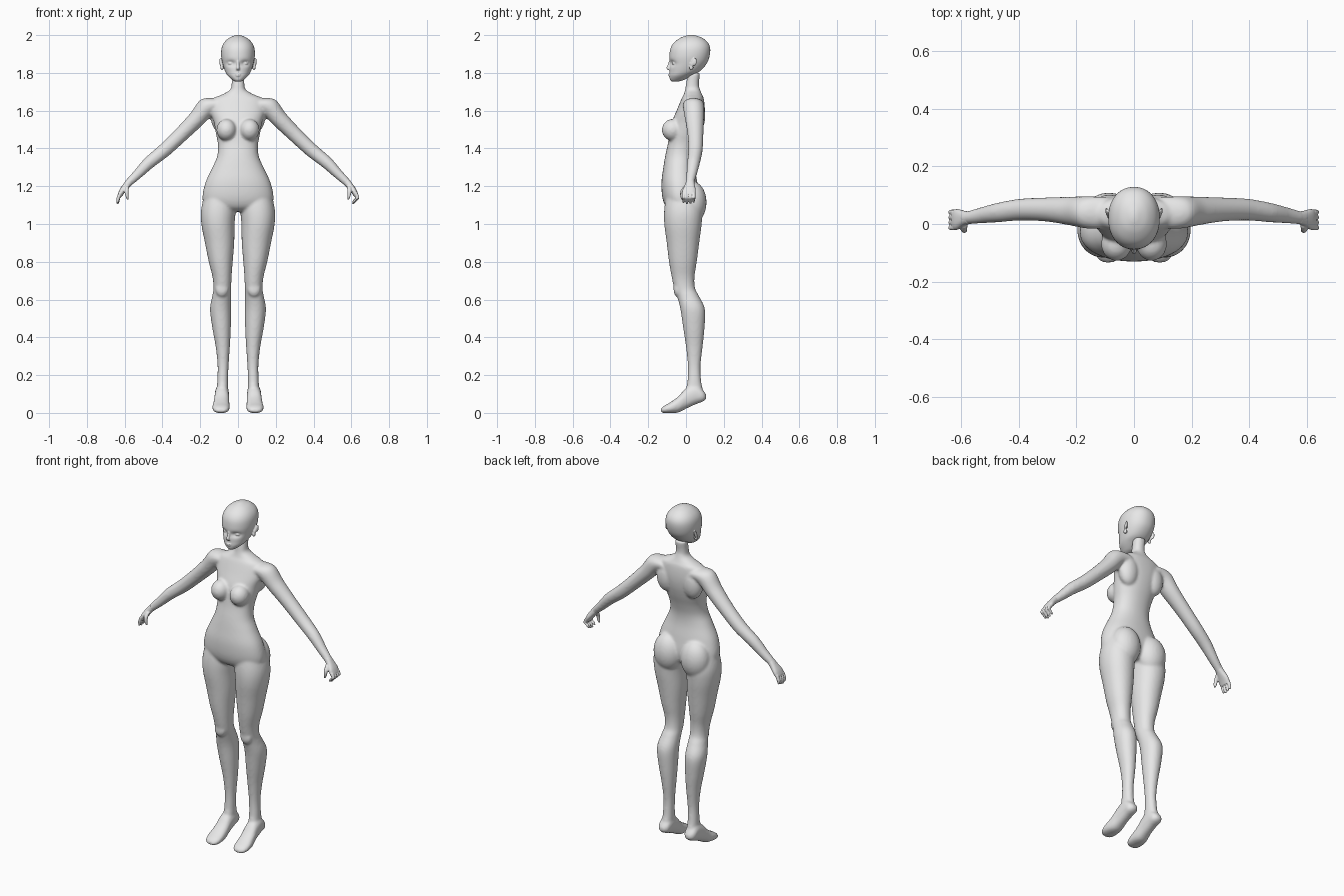
import bpy, bmesh, math
from mathutils import Vector, Matrix

X, Y, Z = Vector((1, 0, 0)), Vector((0, 1, 0)), Vector((0, 0, 1))

clay = bpy.data.materials.new("light grey clay")
clay.diffuse_color = (0.8, 0.8, 0.8, 1)


def spline(rows, steps):
    """Smooth rows of numbers with a Catmull-Rom curve."""
    p = [rows[0]] + rows + [rows[-1]]
    out = []
    for i in range(1, len(p) - 2):
        for s in range(steps):
            t = s / steps
            out.append([0.5 * (2 * b + (c - a) * t + (2 * a - 5 * b + 4 * c - d) * t * t
                               + (3 * b - a - 3 * c + d) * t ** 3)
                        for a, b, c, d in zip(*p[i - 1:i + 3])])
    return out + [list(rows[-1])]


def loft(bm, rows, u, v, n=2.0, segs=32, steps=5):
    """Skin closed rings; each row is centre x, y, z and two radii."""
    rings = []
    for x, y, z, ru, rv in spline(rows, steps):
        ring = []
        for k in range(segs):
            a = 2 * math.pi * k / segs
            c, s = math.cos(a), math.sin(a)
            c = math.copysign(abs(c) ** (2 / n), c)
            s = math.copysign(abs(s) ** (2 / n), s)
            ring.append(bm.verts.new(Vector((x, y, z)) + u * (ru * c) + v * (rv * s)))
        rings.append(ring)
    for a, b in zip(rings, rings[1:]):
        for k in range(segs):
            j = (k + 1) % segs
            bm.faces.new((a[k], a[j], b[j], b[k]))
    bm.faces.new(rings[0])
    bm.faces.new(rings[-1])


def box_rows(rows):
    """Rows of z, x0, x1, y0, y1 turned into centres and radii."""
    return [((a + b) / 2, (c + d) / 2, z, (b - a) / 2, (d - c) / 2) for z, a, b, c, d in rows]


def ball(bm, centre, radii):
    m = Matrix.Translation(centre) @ Matrix.Diagonal((*radii, 1))
    bmesh.ops.create_uvsphere(bm, u_segments=24, v_segments=16, radius=1, matrix=m)


def finish(bm, name, voxel, smooth):
    """Fuse overlapping forms into one smooth skin."""
    bmesh.ops.recalc_face_normals(bm, faces=bm.faces[:])
    me = bpy.data.meshes.new(name)
    bm.to_mesh(me)
    bm.free()
    me.materials.append(clay)
    ob = bpy.data.objects.new(name, me)
    bpy.context.collection.objects.link(ob)
    rm = ob.modifiers.new("fuse", 'REMESH')
    rm.mode = 'VOXEL'
    rm.voxel_size = voxel
    rm.use_smooth_shade = True
    sm = ob.modifiers.new("soften", 'SMOOTH')
    sm.factor = 0.5
    sm.iterations = smooth


# ---- body: torso and neck, legs, feet, arms ----
bm = bmesh.new()
torso = [(1.80, .034, .01, .075), (1.74, .034, .0, .068), (1.71, .042, -.005, .075),
         (1.685, .085, -.012, .085), (1.66, .135, -.025, .095), (1.60, .145, -.05, .10),
         (1.54, .128, -.075, .095), (1.48, .117, -.088, .08), (1.42, .106, -.097, .06),
         (1.36, .110, -.11, .046), (1.30, .135, -.12, .046), (1.22, .172, -.13, .06),
         (1.14, .188, -.125, .07), (1.09, .17, -.105, .06), (1.065, .10, -.07, .04)]
loft(bm, box_rows([(z, -w, w, f, b) for z, w, f, b in torso]), X, Y, 2.2, 48)

leg = [(1.18, .015, .17, -.10, .06), (1.08, .012, .195, -.115, .085), (1.0, .018, .194, -.115, .083),
       (.9, .02, .175, -.102, .07), (.8, .028, .155, -.09, .057), (.72, .034, .135, -.076, .045),
       (.66, .036, .13, -.063, .048), (.62, .036, .136, -.048, .068), (.55, .036, .148, -.03, .1),
       (.45, .038, .136, -.015, .098), (.35, .043, .118, 0, .088), (.25, .05, .108, .01, .077),
       (.17, .052, .11, .008, .08), (.12, .052, .112, .0, .09), (.085, .06, .11, .02, .095)]
foot = [(.108, .085, .012, .075, .095), (.09, .085, .032, .06, .12), (.05, .085, .037, .045, .15),
        (0, .086, .039, .022, .13), (-.04, .088, .043, .002, .088), (-.08, .09, .046, -.001, .058),
        (-.115, .09, .04, -.001, .038), (-.133, .09, .022, .002, .022)]
arm = [(.09, .04, 1.635, .055, .045), (.16, .04, 1.622, .056, .052), (.22, .045, 1.555, .05, .045),
       (.30, .05, 1.475, .042, .040), (.39, .05, 1.39, .038, .037), (.47, .04, 1.325, .034, .033),
       (.53, .03, 1.265, .028, .026), (.575, .022, 1.222, .023, .021), (.595, .02, 1.2, .022, .018)]

for s in (1, -1):
    loft(bm, [(s * r[0], *r[1:]) for r in box_rows(leg)], X, Y, 2.1)
    loft(bm, [(s * x, y, (b + t) / 2, w, (t - b) / 2) for y, x, w, b, t in foot], X, Z, 2.3)
    loft(bm, [(s * r[0], *r[1:]) for r in arm], Y, Vector((s, 0, 1)).normalized())
    ball(bm, (s * .061, -.07, 1.498), (.053, .058, .058))      # breast
    ball(bm, (s * .088, .035, 1.115), (.086, .074, .11))       # buttock
    ball(bm, (s * .085, -.048, .655), (.034, .018, .04))       # kneecap
    ball(bm, (s * .085, .055, 1.57), (.06, .047, .09))         # shoulder blade
finish(bm, "body", .007, 7)

# ---- hands: palm, curled fingers, thumb ----
for s, name, tip in ((1, "left_hand", .607), (-1, "right_hand", .638)):
    bm = bmesh.new()
    palm = [(.57, .022, 1.228, .021, .019), (.59, .02, 1.205, .026, .018),
            (.613, .016, 1.175, .036, .016), (.627, .014, 1.15, .034, .013)]
    loft(bm, [(s * r[0], *r[1:]) for r in palm], Y, Vector((s, 0, 1)).normalized(), 2.4)
    for i in range(4):
        y, drop = -.013 + .018 * i, .006 * abs(i - 1.3)
        finger = [(.622, y, 1.165, .009, .011), (.633, y, 1.14, .009, .01),
                  ((.633 + tip) / 2, y, 1.12 + drop, .008, .009), (tip, y, 1.103 + drop, .005, .005)]
        loft(bm, [(s * r[0], *r[1:]) for r in finger], Y, X * s, segs=12)
    thumb = [(.588, .0, 1.2, .013, .012), (.59, -.018, 1.175, .011, .011),
             (.588, -.022, 1.15, .009, .009), (.583, -.02, 1.13, .005, .005)]
    loft(bm, [(s * r[0], *r[1:]) for r in thumb], Y, X * s, segs=12)
    finish(bm, name, .0035, 2)

# ---- head: skull with sunken eye sockets, then facial features ----
bm = bmesh.new()
skull = [(1.754, .014, -.074, -.04), (1.763, .03, -.084, -.01), (1.785, .054, -.088, .03),
         (1.81, .069, -.087, .075), (1.85, .082, -.087, .11), (1.89, .089, -.088, .125),
         (1.93, .087, -.082, .128), (1.96, .074, -.064, .116), (1.984, .049, -.032, .088),
         (1.997, .02, .0, .055), (2.001, .004, .02, .034)]
loft(bm, box_rows([(z, -w, w, f, b) for z, w, f, b in skull]), X, Y, 2.15, 72, 7)
for v in bm.verts:
    if v.co.y < 0:
        d = ((abs(v.co.x) - .037) / .024) ** 2 + ((v.co.z - 1.85) / .015) ** 2
        v.co.y += .014 * math.exp(-d)
loft(bm, [(0, -.083, 1.865, .006, .006), (0, -.088, 1.845, .007, .008),
          (0, -.094, 1.825, .009, .010), (0, -.088, 1.815, .009, .006)], X, Y, segs=16)
ball(bm, (0, -.084, 1.792), (.017, .010, .004))                # upper lip
ball(bm, (0, -.083, 1.784), (.014, .010, .004))                # lower lip
for s in (1, -1):
    ball(bm, (s * .037, -.058, 1.85), (.017, .014, .010))      # eyeball
    loft(bm, [(s * .085, .022, 1.84, .007, .008), (s * .09, .038, 1.855, .008, .018),
              (s * .094, .05, 1.86, .005, .020), (s * .095, .056, 1.86, .002, .012)],
         X, Z, segs=16)                                        # ear shell
    ball(bm, (s * .085, .028, 1.828), (.008, .011, .013))      # ear lobe
finish(bm, "head", .0035, 2)
